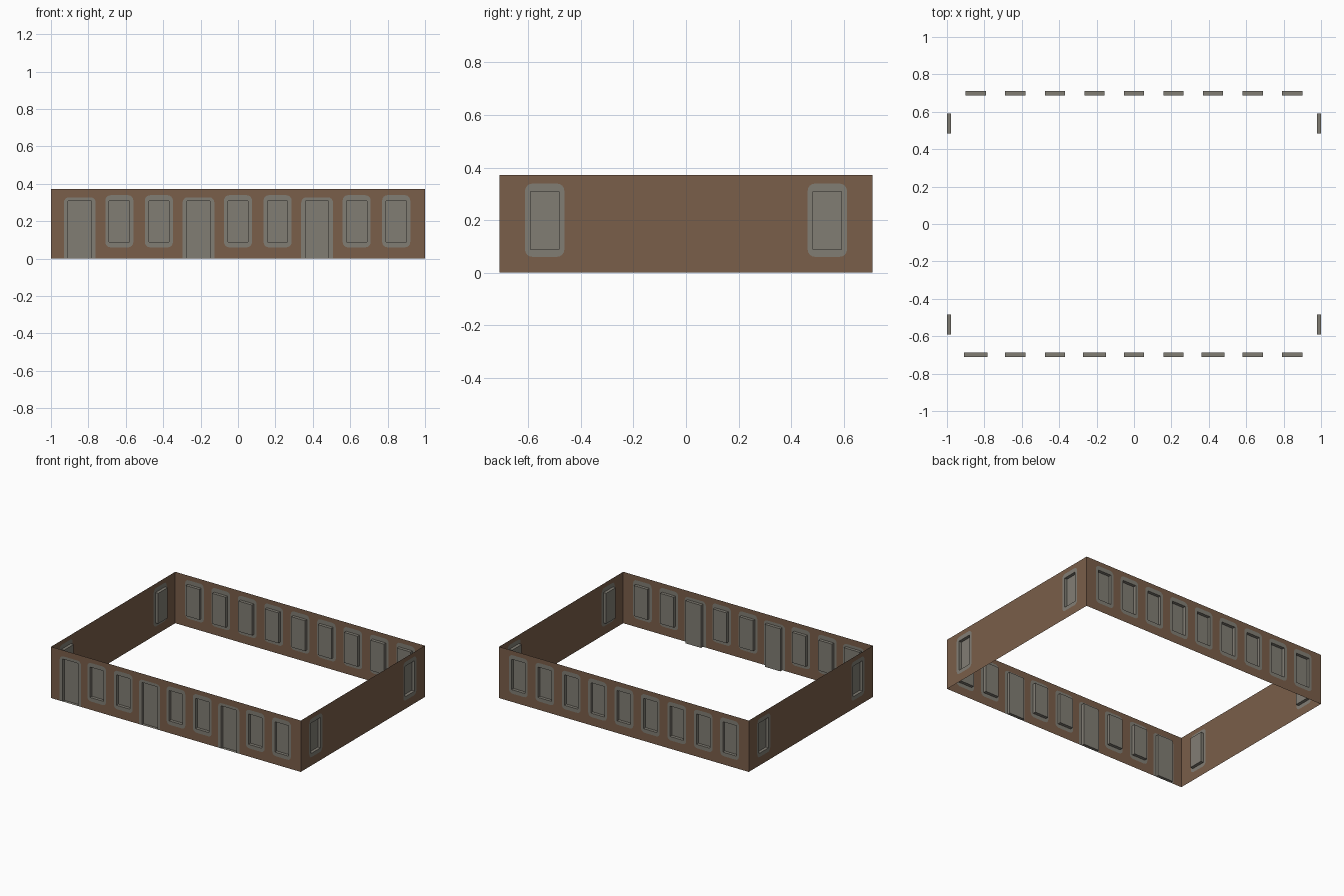
import bpy, bmesh, math
from mathutils import Vector

if "Cube" in bpy.data.objects:
    bpy.data.objects.remove(bpy.data.objects["Cube"])

HX, HY, H, DEPTH = 1.0, 0.71, 0.372, 0.022


def material(name, rgb):
    m = bpy.data.materials.new(name)
    m.diffuse_color = (*rgb, 1)
    m.use_nodes = True
    m.node_tree.nodes["Principled BSDF"].inputs["Base Color"].default_value = m.diffuse_color
    return m


brown = material("brown_plaster", (0.195, 0.112, 0.068))
grey = material("grey_stone", (0.222, 0.208, 0.175))


def rect(u0, u1, z0, z1):
    return [Vector((u0, z0, 0)), Vector((u1, z0, 0)), Vector((u1, z1, 0)), Vector((u0, z1, 0))]


def rounded(u0, u1, z0, z1, r, rb, n=5):
    """Rounded outline as four corner groups of points, counter-clockwise."""
    groups = []
    for k, c in enumerate(rect(u0, u1, z0, z1)):
        rad = rb if k < 2 else r
        su = 1 if k in (0, 3) else -1
        sz = 1 if k < 2 else -1
        ctr = c + Vector((su * rad, sz * rad, 0))
        arc = []
        for i in range(n):
            a = math.pi + math.pi / 2 * (k + i / (n - 1))
            arc.append(ctr + rad * Vector((math.cos(a), math.sin(a), 0)))
        groups.append(arc)
    return groups


def add_face(bm, pts, place, mat):
    """Add a face, dropping repeated points and empty slivers."""
    clean = []
    for p in pts:
        if all((p - q).length > 1e-5 for q in clean):
            clean.append(p)
    if len(clean) < 3:
        return
    area = sum((a.cross(b) for a, b in zip(clean, clean[1:] + clean[:1])), Vector())
    if area.length < 1e-7:
        return
    f = bm.faces.new([bm.verts.new(place(*p)) for p in clean])
    f.material_index = mat


def bay(bm, place, u0, u1, c, door):
    """One stretch of wall with a stone surround and a recessed opening."""
    if door:
        ring = rounded(c - 0.085, c + 0.085, 0, 0.328, 0.028, 0)
        hole = rect(c - 0.062, c + 0.062, 0, 0.308)
    else:
        ring = rounded(c - 0.075, c + 0.075, 0.06, 0.339, 0.028, 0.028)
        hole = rect(c - 0.054, c + 0.054, 0.088, 0.308)
    cell = rect(u0, u1, 0, H)
    loop = [(k, p) for k in range(4) for p in ring[k]]
    for (ka, pa), (kb, pb) in zip(loop, loop[1:] + loop[:1]):
        add_face(bm, [cell[ka], cell[kb], pb, pa], place, 0)
        add_face(bm, [pa, pb, hole[kb], hole[ka]], place, 1)
    # recess sides and back panel
    back = [p + Vector((0, 0, DEPTH)) for p in hole]
    for k in range(4):
        j = (k + 1) % 4
        add_face(bm, [hole[k], hole[j], back[j], back[k]], place, 1)
    add_face(bm, back, place, 1)


def wall(name, half, centres, doors, place):
    bm = bmesh.new()
    mids = [(a + b) / 2 for a, b in zip(centres, centres[1:])]
    bounds = [-half] + mids + [half]
    for i, c in enumerate(centres):
        bay(bm, place, bounds[i], bounds[i + 1], c, i in doors)
    bmesh.ops.remove_doubles(bm, verts=bm.verts, dist=1e-5)
    me = bpy.data.meshes.new(name)
    bm.to_mesh(me)
    bm.free()
    me.materials.append(brown)
    me.materials.append(grey)
    bpy.context.collection.objects.link(bpy.data.objects.new(name, me))


# long walls have nine bays, short walls have two windows
long_bays = [0.2115 * (i - 4) for i in range(9)]
short_bays = [-0.538, 0.538]
wall("front_wall", HX, long_bays, (0, 3, 6), lambda u, z, d: (u, -HY + d, z))
wall("back_wall", HX, long_bays, (), lambda u, z, d: (-u, HY - d, z))
wall("right_wall", HY, short_bays, (), lambda u, z, d: (HX - d, u, z))
wall("left_wall", HY, short_bays, (), lambda u, z, d: (-HX + d, -u, z))
